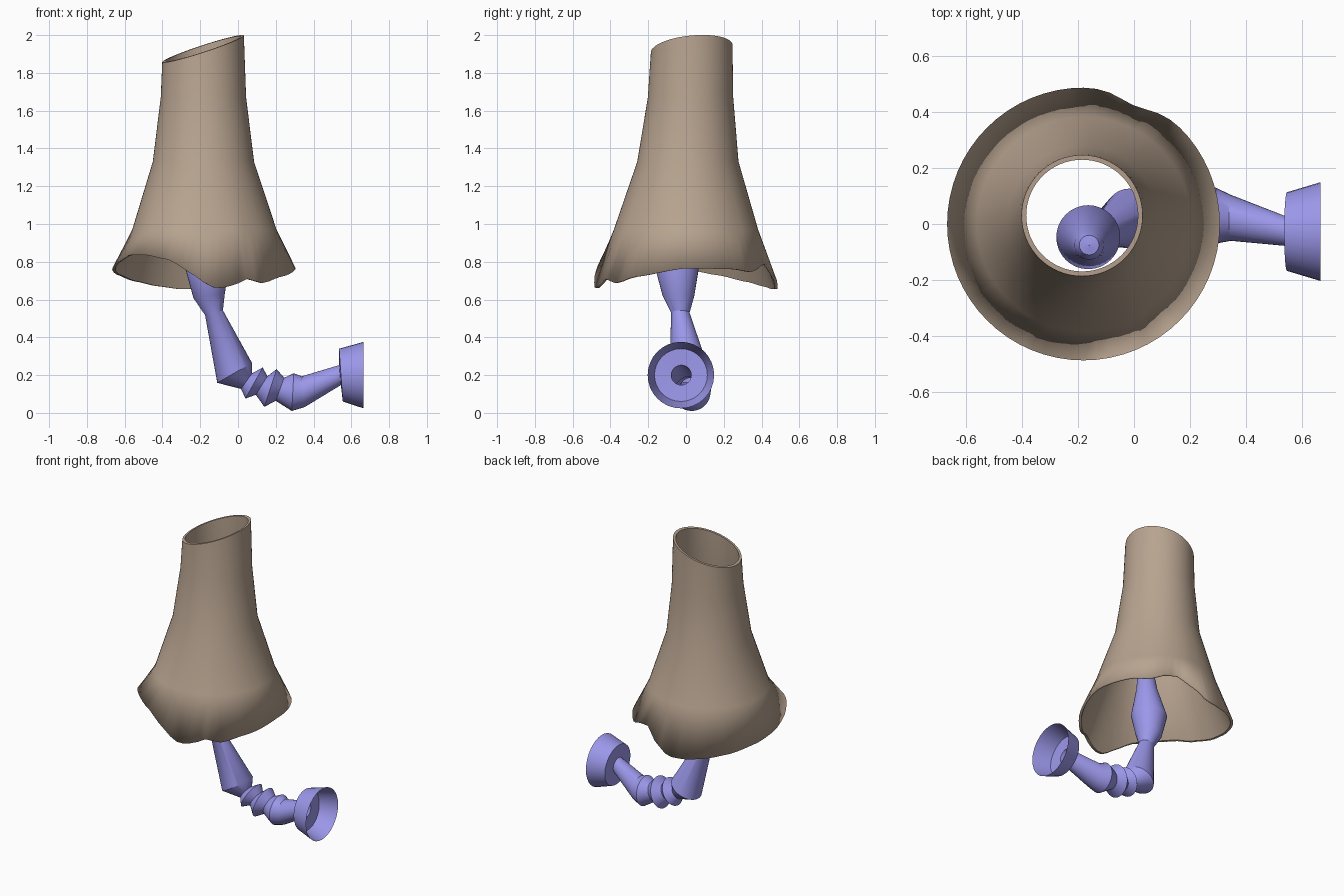
import bpy, bmesh, math
from mathutils import Vector

if "Cube" in bpy.data.objects:
    bpy.data.objects.remove(bpy.data.objects["Cube"])


def material(name, color):
    m = bpy.data.materials.new(name)
    m.diffuse_color = color
    m.use_nodes = True
    m.node_tree.nodes["Principled BSDF"].inputs["Base Color"].default_value = m.diffuse_color
    return m


def loft(name, rings, mat, angle):
    """Skin a list of equally sized point rings."""
    bm = bmesh.new()
    loops = [[bm.verts.new(p) for p in ring] for ring in rings]
    n = len(loops[0])
    for a, b in zip(loops, loops[1:]):
        for i in range(n):
            j = (i + 1) % n
            bm.faces.new((a[i], a[j], b[j], b[i]))
    bmesh.ops.recalc_face_normals(bm, faces=bm.faces)
    mesh = bpy.data.meshes.new(name)
    bm.to_mesh(mesh)
    bm.free()
    ob = bpy.data.objects.new(name, mesh)
    bpy.context.collection.objects.link(ob)
    mesh.materials.append(mat)
    bpy.ops.object.select_all(action='DESELECT')
    ob.select_set(True)
    bpy.context.view_layer.objects.active = ob
    bpy.ops.object.shade_smooth_by_angle(angle=math.radians(angle))
    return ob


# Wavy lower rim: angle in degrees -> height
RIM = [(0, .765), (30, .762), (46, .745), (58, .78), (67, .79), (80, .72),
       (93, .655), (105, .655), (120, .67), (138, .695), (160, .73), (180, .76),
       (200, .80), (216, .837), (230, .837), (248, .81), (260, .75), (270, .69),
       (278, .657), (289, .675), (298, .71), (310, .687), (326, .72), (360, .765)]


def rim_height(deg):
    for (a, za), (b, zb) in zip(RIM, RIM[1:]):
        if a <= deg <= b:
            t = (deg - a) / (b - a)
            t = (t + t * t * (3 - 2 * t)) / 2
            return za + (zb - za) * t


# Lamp shade: flared tube, wavy below and cut at a slant above
N = 64
degs = [360 * i / N for i in range(N)]


def shade_ring(cx, cy, r, height, radius_offset=lambda d: 0):
    pts = []
    for d in degs:
        a = math.radians(d)
        rr = r + radius_offset(d)
        x, y = cx + rr * math.cos(a), cy + rr * math.sin(a)
        pts.append((x, y, height(x, y, d)))
    return pts


def notch(d):
    return -.027 * math.exp(-((d - 67) / 11) ** 2)


def shade_shell(t):
    return [
        shade_ring(-.18, 0, .486 - t, lambda x, y, d: rim_height(d), notch),
        shade_ring(-.178, 0, .382 - t, lambda x, y, d: .97),
        shade_ring(-.183, .01, .268 - t, lambda x, y, d: 1.33),
        shade_ring(-.183, .024, .226 - t, lambda x, y, d: 1.67),
        shade_ring(-.185, .03, .216 - t,
                   lambda x, y, d: 1.928 + .325 * (x + .185) + .09 * (y - .03)),
    ]


outer, inner = shade_shell(0), shade_shell(.017)
loft("lamp_shade", outer + inner[::-1] + outer[:1],
     material("shade_brown", (.48, .37, .28, 1)), 40)
bm = bmesh.new()
shade_mesh = bpy.data.objects["lamp_shade"].data
bm.from_mesh(shade_mesh)
bmesh.ops.remove_doubles(bm, verts=bm.verts, dist=1e-5)
bmesh.ops.recalc_face_normals(bm, faces=bm.faces)
bm.to_mesh(shade_mesh)
bm.free()

# Arm and cup: (x, y, z, radius, direction of travel in the xz plane)
ARM = [
    (-.16, -.075, 1.12, .001, -90), (-.16, -.075, 1.115, .035, -90),
    (-.16, -.075, 1.08, .052, -90), (-.16, -.065, .96, .066, -90),
    (-.163, -.047, .76, .114, -88), (-.153, -.04, .62, .084, -82),
    (-.127, -.03, .53, .049, -75), (-.018, .02, .212, .106, -60),
    (.045, .025, .168, .05, -35), (.085, .025, .158, .094, -29),
    (.125, .025, .145, .058, -32), (.172, .028, .132, .105, -18),
    (.222, .03, .125, .065, -20), (.29, .03, .11, .1, -3),
    (.345, .022, .112, .082, 5), (.54, -.025, .2, .053, 5),
    (.545, -.027, .2, .14, 4), (.665, -.027, .2, .176, 0),
]


def arm_ring(x, y, z, r, deg):
    a = math.radians(deg)
    side, up = Vector((0, 1, 0)), Vector((-math.sin(a), 0, math.cos(a)))
    c = Vector((x, y, z))
    steps = [2 * math.pi * i / 32 for i in range(32)]
    return [c + r * (math.cos(t) * side + math.sin(t) * up) for t in steps]


loft("lamp_arm", [arm_ring(*s) for s in ARM],
     material("arm_blue", (.33, .31, .82, 1)), 30)
